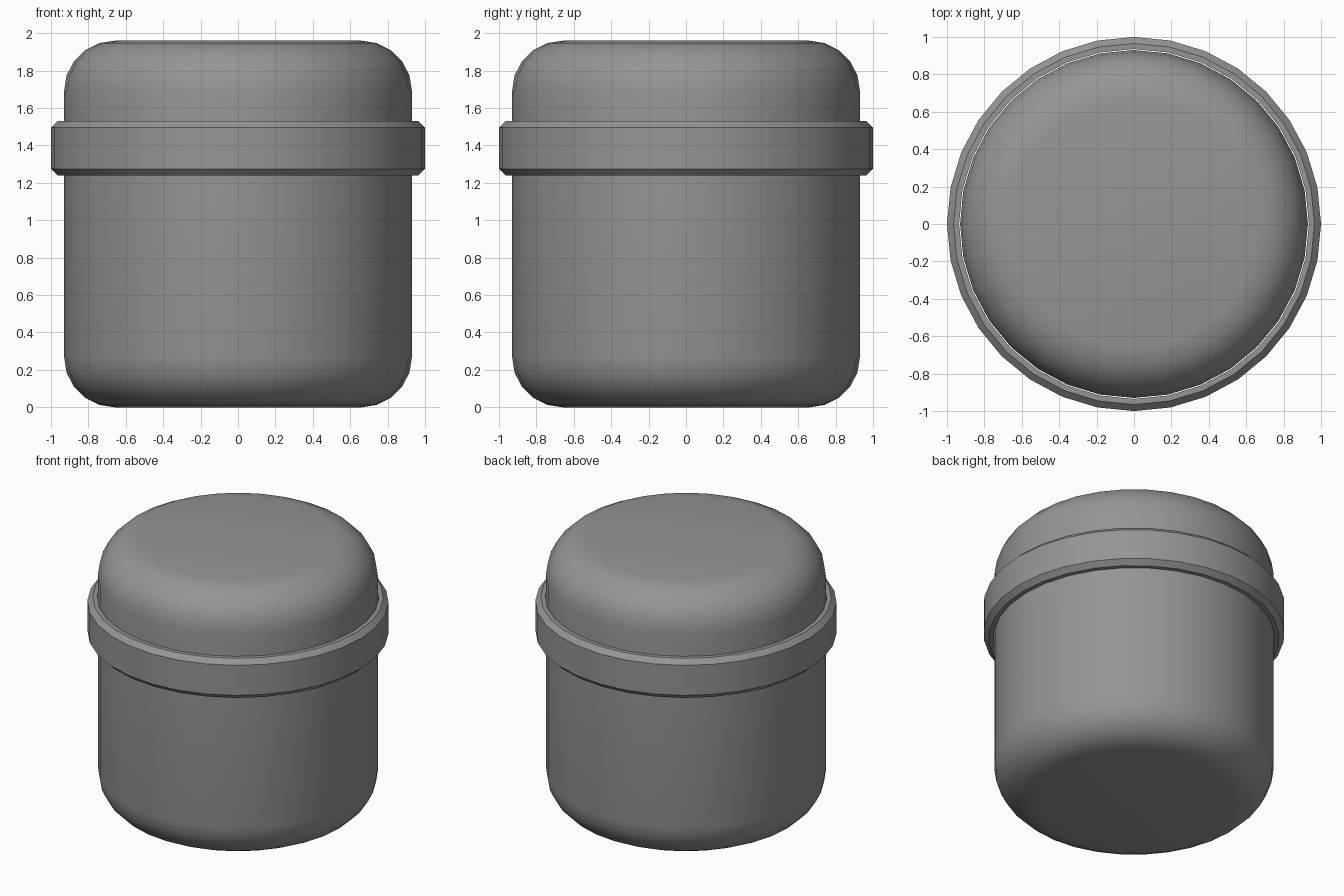
import bpy
import bmesh
from math import cos, sin, pi, radians

cube = bpy.data.objects.get("Cube")
if cube:
    bpy.data.objects.remove(cube, do_unlink=True)

SIDES = 32
RADIUS = 0.93      # jar and lid wall
HEIGHT = 1.96
SEAM = 1.38        # lid meets jar, hidden behind the collar
ROUND = 0.27       # rounded rim radius
STEPS = 5

grey = bpy.data.materials.new("plain grey")
grey.use_nodes = True
colour = (0.3, 0.3, 0.3, 1)
grey.diffuse_color = colour
grey.node_tree.nodes["Principled BSDF"].inputs["Base Color"].default_value = colour


def lathe(name, profile, closed=False):
    """Turn (radius, z) points round the z axis; open profiles get end caps."""
    bm = bmesh.new()
    rings = []
    for r, z in profile:
        angles = [2 * pi * i / SIDES for i in range(SIDES)]
        rings.append([bm.verts.new((r * cos(a), r * sin(a), z)) for a in angles])
    pairs = list(zip(rings, rings[1:]))
    if closed:
        pairs.append((rings[-1], rings[0]))
    else:
        bm.faces.new(rings[0])
        bm.faces.new(rings[-1])
    for low, high in pairs:
        for i in range(SIDES):
            j = (i + 1) % SIDES
            bm.faces.new((low[i], low[j], high[j], high[i]))
    bmesh.ops.recalc_face_normals(bm, faces=bm.faces)
    mesh = bpy.data.meshes.new(name)
    bm.to_mesh(mesh)
    bm.free()
    mesh.materials.append(grey)
    obj = bpy.data.objects.new(name, mesh)
    bpy.context.collection.objects.link(obj)
    bpy.ops.object.select_all(action='DESELECT')
    obj.select_set(True)
    bpy.context.view_layer.objects.active = obj
    bpy.ops.object.shade_smooth_by_angle(angle=radians(30))
    return obj


# Quarter-round from the flat base up to the wall
curve = []
for k in range(STEPS + 1):
    a = pi / 2 * k / STEPS
    curve.append((RADIUS - ROUND + ROUND * sin(a), ROUND - ROUND * cos(a)))

# Jar body and its domed lid
lathe("jar_body", curve + [(RADIUS, SEAM)])
lathe("lid", [(r, HEIGHT - z) for r, z in curve] + [(RADIUS, SEAM)])

# Chamfered collar around the seam
bottom, top, chamfer, inner = 1.24, 1.53, 0.035, 0.935
lathe("collar", [
    (inner, bottom), (1 - chamfer, bottom), (1, bottom + chamfer),
    (1, top - chamfer), (1 - chamfer, top), (inner, top),
], closed=True)
